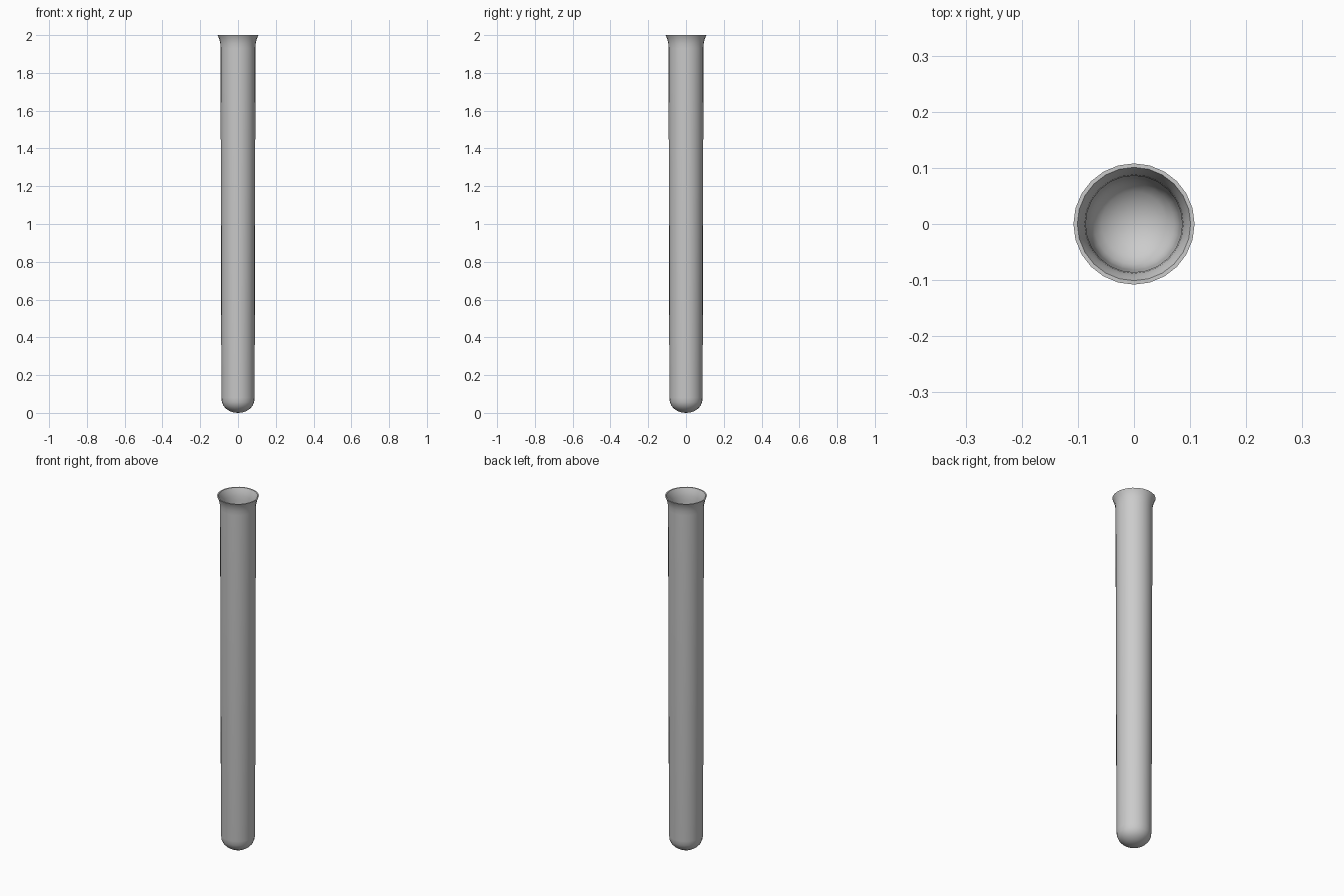
import bpy, bmesh, math

if "Cube" in bpy.data.objects:
    bpy.data.objects.remove(bpy.data.objects["Cube"])

SEGMENTS = 24

# Cross-section (radius, height): outside from base to rim, then inside back down
outer = [(0, 0), (0.022, 0.002), (0.043, 0.009), (0.062, 0.021), (0.077, 0.037),
         (0.085, 0.056), (0.088, 0.08), (0.0925, 1.93), (0.094, 1.955),
         (0.098, 1.975), (0.103, 1.989), (0.108, 2.0)]
inner = [(0.101, 2.0), (0.097, 1.989), (0.092, 1.975), (0.088, 1.955),
         (0.086, 1.93), (0.082, 0.08), (0.079, 0.06), (0.072, 0.042),
         (0.058, 0.027), (0.040, 0.016), (0.021, 0.009), (0, 0.007)]


def lathe(name, profile):
    bm = bmesh.new()
    verts = [bm.verts.new((r, 0, z)) for r, z in profile]
    edges = [bm.edges.new(pair) for pair in zip(verts, verts[1:])]
    bmesh.ops.spin(bm, geom=verts + edges, cent=(0, 0, 0), axis=(0, 0, 1),
                   angle=math.tau, steps=SEGMENTS, use_duplicate=False)
    bmesh.ops.remove_doubles(bm, verts=bm.verts, dist=0.0003)
    bmesh.ops.recalc_face_normals(bm, faces=bm.faces)
    mesh = bpy.data.meshes.new(name)
    bm.to_mesh(mesh)
    bm.free()
    obj = bpy.data.objects.new(name, mesh)
    bpy.context.collection.objects.link(obj)
    return obj


# Round-bottomed glass tube with flared lip
tube = lathe("test_tube", outer + inner)
bpy.context.view_layer.objects.active = tube
tube.select_set(True)
bpy.ops.object.shade_smooth_by_angle(angle=math.radians(40))
